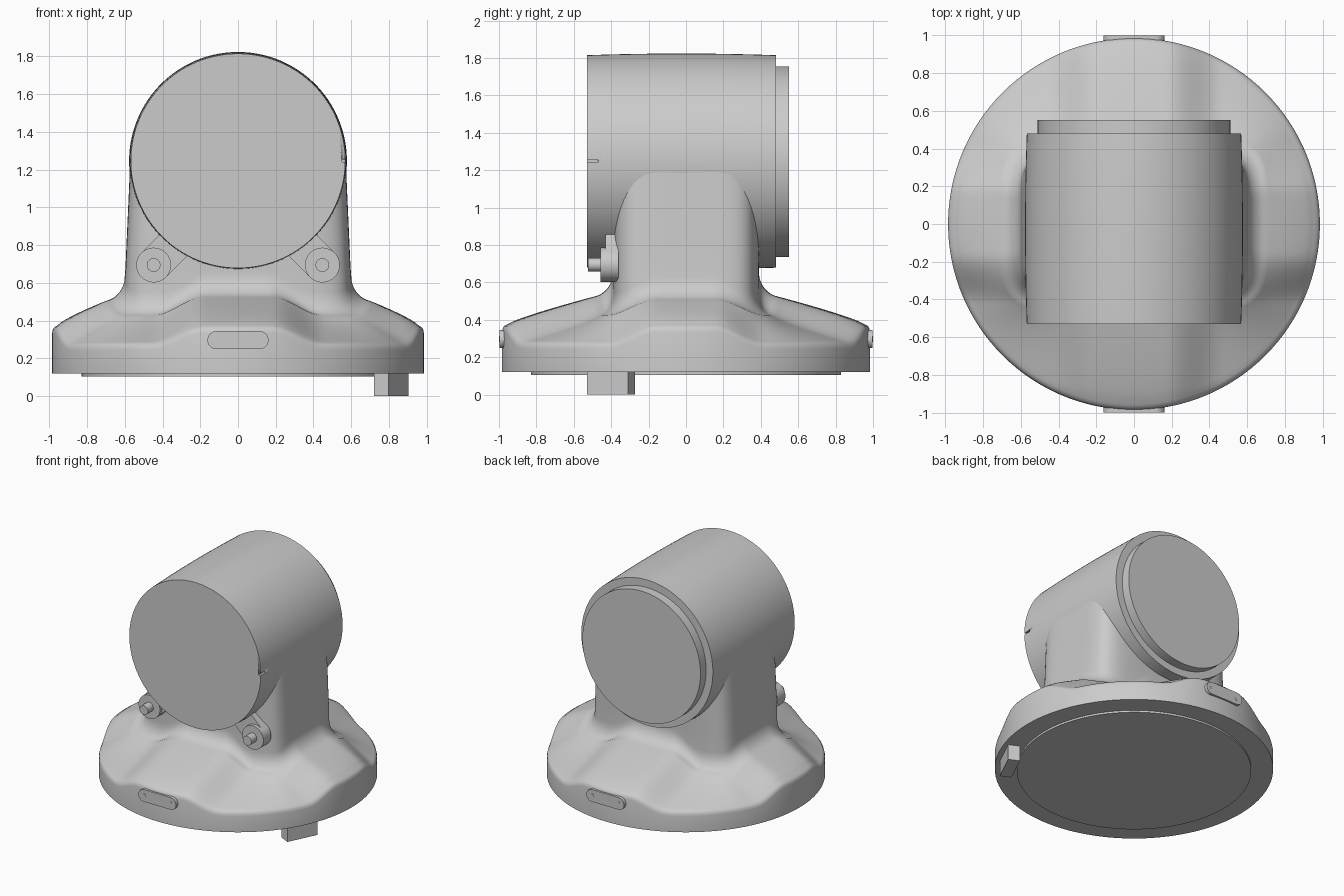
import bpy, bmesh, math
from mathutils import Matrix, Vector

cube = bpy.data.objects.get("Cube")
if cube:
    bpy.data.objects.remove(cube, do_unlink=True)

grey = bpy.data.materials.new("plain grey")
grey.use_nodes = True
tone = (0.6, 0.6, 0.6, 1)
grey.diffuse_color = tone
grey.node_tree.nodes["Principled BSDF"].inputs["Base Color"].default_value = tone


def finish(name, bm, angle=35):
    bmesh.ops.recalc_face_normals(bm, faces=bm.faces)
    mesh = bpy.data.meshes.new(name)
    bm.to_mesh(mesh)
    bm.free()
    obj = bpy.data.objects.new(name, mesh)
    bpy.context.collection.objects.link(obj)
    mesh.materials.append(grey)
    bpy.ops.object.select_all(action='DESELECT')
    obj.select_set(True)
    bpy.context.view_layer.objects.active = obj
    bpy.ops.object.shade_smooth_by_angle(angle=math.radians(angle))
    return obj


def loft(name, rings, angle=35):
    """Skin closed rings of points and cap both ends."""
    bm = bmesh.new()
    loops = [[bm.verts.new(p) for p in ring] for ring in rings]
    n = len(loops[0])
    for a, b in zip(loops, loops[1:]):
        for i in range(n):
            j = (i + 1) % n
            bm.faces.new((a[i], a[j], b[j], b[i]))
    bm.faces.new(loops[0])
    bm.faces.new(loops[-1])
    return finish(name, bm, angle)


def turned(name, profile, x=0, z=0, n=96):
    """Lathe (y, radius) pairs around an axis along y."""
    return loft(name, [[(x + r * math.cos(2 * math.pi * i / n), y,
                         z + r * math.sin(2 * math.pi * i / n)) for i in range(n)]
                       for y, r in profile])


def block(name, size, place, turn, axis):
    bm = bmesh.new()
    bmesh.ops.create_cube(bm, size=1, matrix=Matrix.Translation(place)
                          @ Matrix.Rotation(turn, 4, axis) @ Matrix.Diagonal((*size, 1)))
    return finish(name, bm)


def smooth(v, lo, hi):
    t = min(1, max(0, (v - lo) / (hi - lo)))
    return t * t * (3 - 2 * t)


# Domed base flowing into the upright column
RIM = 0.985


def column_radius(a, wide=0.6, deep=0.39, n=6):
    return (abs(math.cos(a) / wide) ** n + abs(math.sin(a) / deep) ** n) ** (-1 / n)


def dome_height(x, y, t):
    """Four raised ridges, one per side, with valleys on the diagonals."""
    ridge = max(1 - smooth(abs(x), 0.18, 0.46), 1 - smooth(abs(y), 0.16, 0.42))
    low = 0.285 + 0.14 * t
    high = 0.375 + 0.13 * t ** 0.8 + 0.02 * t * smooth(abs(y), 0.2, 0.45)
    return low + (high - low) * ridge


def housing_path(a):
    c, s = math.cos(a), math.sin(a)
    foot = column_radius(a)
    fillet = 0.1
    edge = dome_height(RIM * c, RIM * s, 0)
    path = [(RIM, 0.12), (RIM, edge - 0.04), (RIM - 0.004, edge - 0.022),
            (RIM - 0.013, edge - 0.008)]
    start, end = RIM - 0.028, foot + fillet
    for k in range(15):
        t = k / 14
        r = start + (end - start) * t
        path.append((r, dome_height(r * c, r * s, t)))
    z = path[-1][1]
    for k in range(1, 9):
        q = math.pi / 2 * k / 8
        path.append((end - fillet * math.sin(q), z + 0.03 * k / 8
                     + fillet * (1 - math.cos(q))))
    for h in (0.68, 0.8, 0.95, 1.1, 1.25):
        path.append((column_radius(a, 0.6 - 0.045 * (h - 0.6), 0.39), h))
    return [(r * c, r * s, h) for r, h in path]


columns = [housing_path(2 * math.pi * i / 192) for i in range(192)]
loft("base_and_column", list(zip(*columns)), 50)

# Shallow plate under the base
loft("bottom_plate", [[(0.83 * math.cos(math.pi * i / 48), 0.83 * math.sin(math.pi * i / 48), z)
                       for i in range(96)] for z in (0.105, 0.13)])

# Slightly barrelled drum with a rear cover
drum = turned("drum", [(y, 0.568 + 0.009 * (1 - ((y + 0.025) / 0.505) ** 2))
                       for y in [-0.53 + 1.01 * k / 10 for k in range(11)]], z=1.247, n=128)
turned("rear_cover", [(0.47, 0.51), (0.55, 0.51)], z=1.245, n=128)

# Small index notch in the drum edge
notch = block("notch_cutter", (0.05, 0.12, 0.014), (0.575, -0.53, 1.247), 0, 'X')
notch.hide_render = True
notch.hide_viewport = True
cut = drum.modifiers.new("notch", 'BOOLEAN')
cut.object = notch
cut.operation = 'DIFFERENCE'

# Pivot lugs on the front of the column
for side, name in ((1, "left"), (-1, "right")):
    x, z = side * 0.447, 0.695
    turned(name + "_lug", [(-0.36, 0.092), (-0.457, 0.092)], x, z, 48)
    turned(name + "_lug_pin", [(-0.44, 0.036), (-0.525, 0.036)], x, z, 32)
    block(name + "_lug_arm", (0.22, 0.07, 0.184),
          (x - side * 0.075, -0.395, z + 0.075), side * math.pi / 4, 'Y')

# Rounded badges with two rivets on front and back
for side, name in ((-1, "front"), (1, "back")):
    outline = []
    for k in range(32):
        a = 2 * math.pi * (k + 0.5) / 32
        outline.append((math.copysign(0.114, math.cos(a)) + 0.048 * math.cos(a),
                        0.297 + 0.048 * math.sin(a)))
    loft(name + "_badge", [[(x, side * y, z) for x, z in outline] for y in (0.95, 0.998)])
    for x in (-0.114, 0.114):
        turned(name + "_badge_rivet", [(side * 0.99, 0.016), (side * 1.0, 0.016)], x, 0.297, 16)

# Tangential stop block below the rim
block("stop_block", (0.085, 0.244, 0.125), (0.812, -0.4, 0.0625), math.radians(-26), 'Z')
